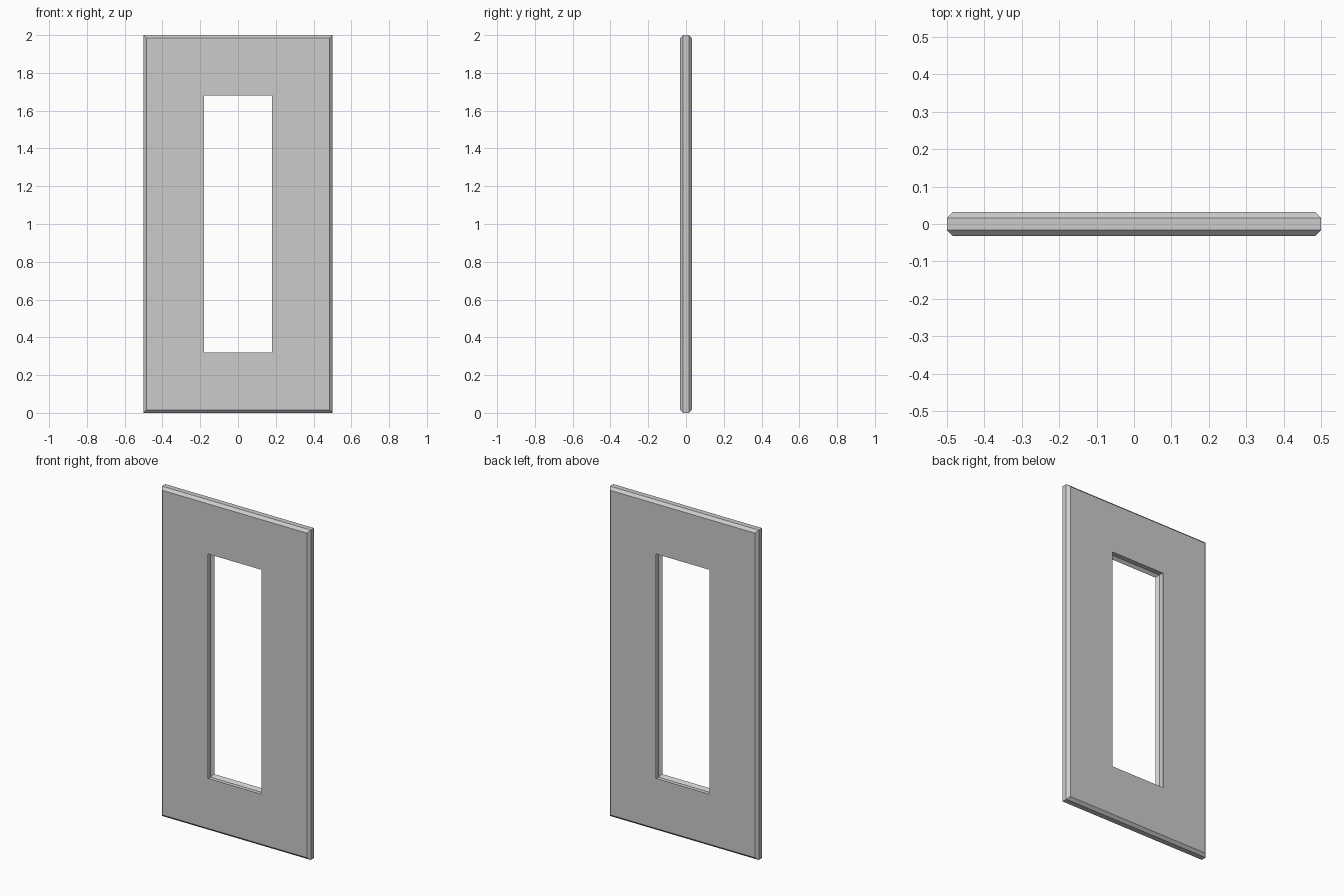
import bpy, bmesh

if "Cube" in bpy.data.objects:
    bpy.data.objects.remove(bpy.data.objects["Cube"])

# Cross-section of the frame: (half width, half height, y), going once around
T, C = 0.032, 0.016          # half thickness, chamfer size
section = [
    # chamfered outer rim
    (0.5 - C, 1 - C, -T), (0.5, 1, -C), (0.5, 1, C), (0.5 - C, 1 - C, T),
    # window opening with an undercut rim
    (0.18, 0.68, T), (0.18 + C, 0.68 + C, C),
    (0.18 + C, 0.68 + C, -C), (0.18, 0.68, -T),
]

# Sweep the section around the four corners
bm = bmesh.new()
rings = [[bm.verts.new((sx * w, y, 1 + sz * h)) for w, h, y in section]
         for sx, sz in ((-1, -1), (1, -1), (1, 1), (-1, 1))]
n = len(section)
for i in range(4):
    a, b = rings[i], rings[(i + 1) % 4]
    for j in range(n):
        k = (j + 1) % n
        bm.faces.new((a[j], b[j], b[k], a[k]))
bmesh.ops.recalc_face_normals(bm, faces=bm.faces)

mesh = bpy.data.meshes.new("door_panel")
bm.to_mesh(mesh)
bm.free()
bpy.context.collection.objects.link(bpy.data.objects.new("door_panel", mesh))
